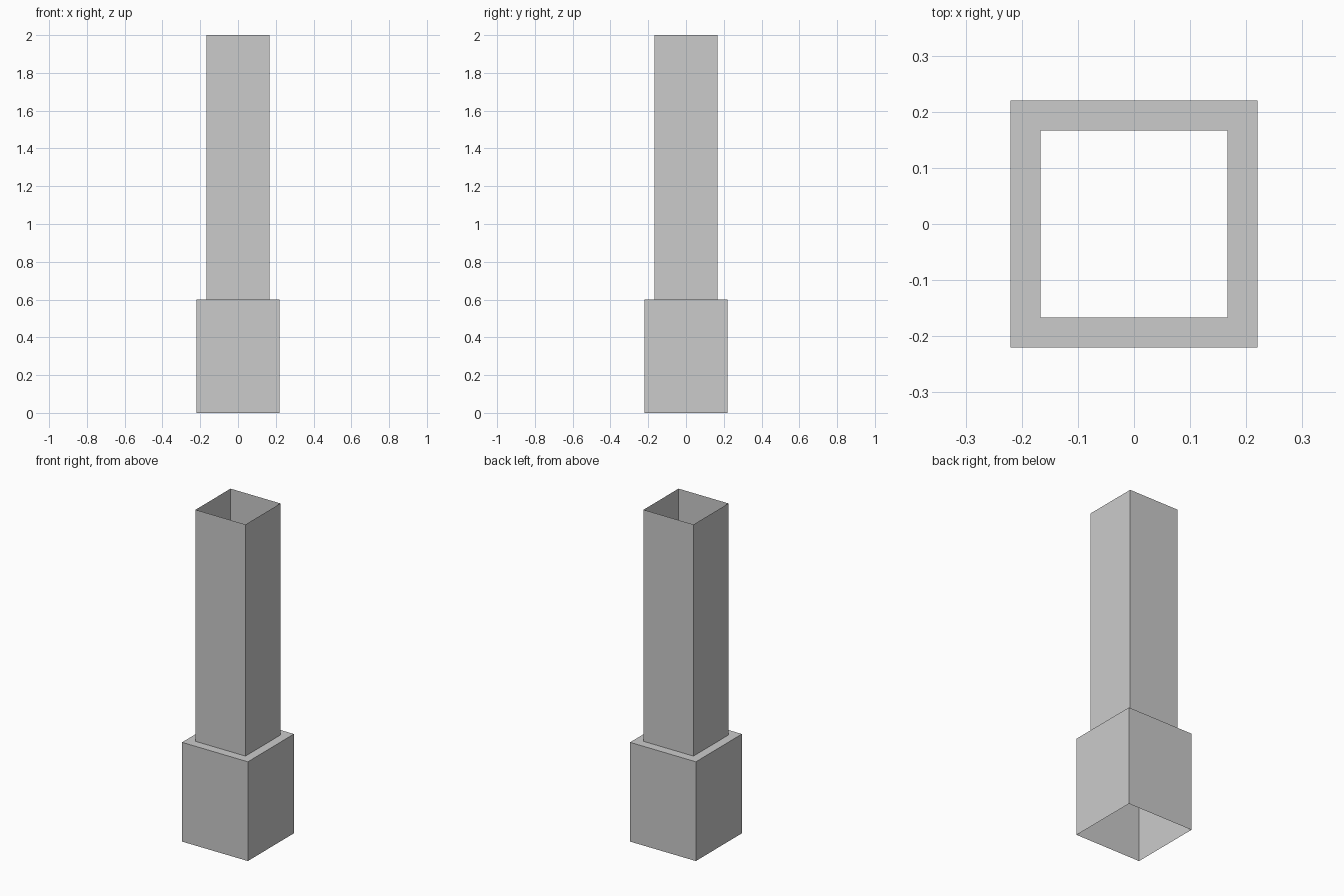
import bpy, bmesh

if "Cube" in bpy.data.objects:
    bpy.data.objects.remove(bpy.data.objects["Cube"])

LOWER, UPPER = 0.22, 0.167   # half widths
STEP, TOP = 0.6, 2.0         # heights


def square_shell(name, profile):
    """Open thin-walled square shell through (half width, height) rings."""
    bm = bmesh.new()
    rings = [[bm.verts.new((sx * r, sy * r, z))
              for sx, sy in ((-1, -1), (1, -1), (1, 1), (-1, 1))]
             for r, z in profile]
    for a, b in zip(rings, rings[1:]):
        for i in range(4):
            j = (i + 1) % 4
            bm.faces.new((a[i], a[j], b[j], b[i]))
    mesh = bpy.data.meshes.new(name)
    bm.to_mesh(mesh)
    bm.free()
    obj = bpy.data.objects.new(name, mesh)
    bpy.context.collection.objects.link(obj)
    return obj


# Wide lower casing, open below, with a flat ledge on top
square_shell("lower_casing", [(LOWER, 0), (LOWER, STEP), (UPPER, STEP)])

# Narrow upper tube, open at the top and into the casing
square_shell("upper_tube", [(UPPER, STEP), (UPPER, TOP)])
